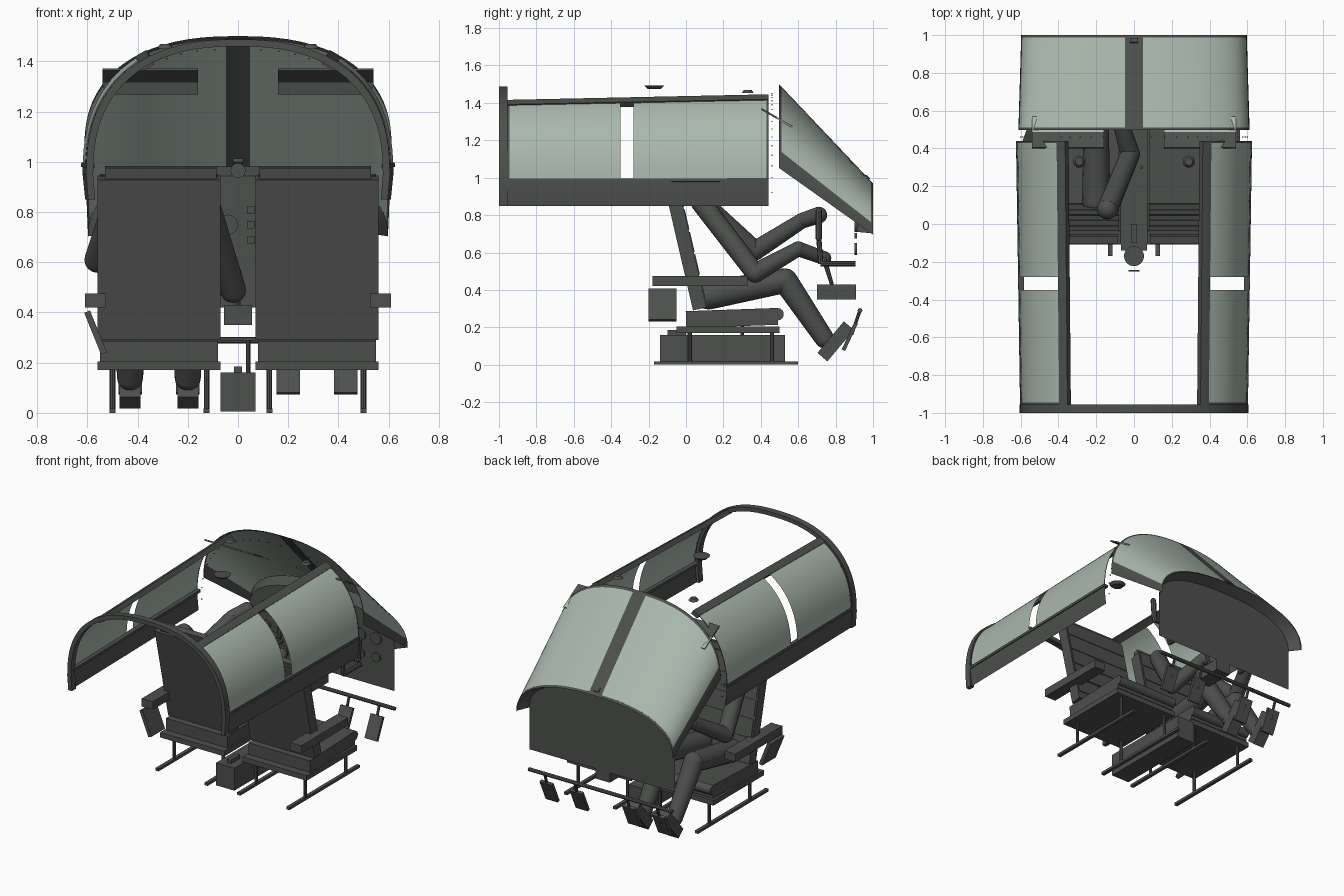
import bpy, bmesh, math
from mathutils import Vector, Matrix

if "Cube" in bpy.data.objects:
    bpy.data.objects.remove(bpy.data.objects["Cube"])

made = []


def material(name, rgb):
    m = bpy.data.materials.new(name)
    m.use_nodes = True
    m.diffuse_color = (*rgb, 1)
    m.node_tree.nodes["Principled BSDF"].inputs["Base Color"].default_value = (*rgb, 1)
    return m


GREY = material("dark grey", (0.075, 0.08, 0.075))
GLASS = material("pale green glass", (0.40, 0.48, 0.42))


def finish(name, bm, mat=GREY):
    me = bpy.data.meshes.new(name)
    bm.to_mesh(me)
    bm.free()
    me.materials.append(mat)
    ob = bpy.data.objects.new(name, me)
    bpy.context.collection.objects.link(ob)
    made.append(ob)
    return ob


def box(name, x, y, z, tilt=0, axis="X", mat=GREY):
    """Box from (min, max) ranges, tilted about its own centre."""
    bm = bmesh.new()
    c = Vector((sum(x), sum(y), sum(z))) / 2
    size = (x[1] - x[0], y[1] - y[0], z[1] - z[0], 1)
    m = Matrix.Translation(c) @ Matrix.Rotation(math.radians(tilt), 4, axis) @ Matrix.Diagonal(size)
    bmesh.ops.create_cube(bm, size=1, matrix=m)
    return finish(name, bm, mat)


def limb(name, points, radii, seg=16, balls=True):
    """Tapered cylinders along a path with rounded joints."""
    bm = bmesh.new()
    pts = [Vector(p) for p in points]
    for a, b, ra, rb in zip(pts, pts[1:], radii, radii[1:]):
        rot = (b - a).to_track_quat("Z", "Y").to_matrix().to_4x4()
        bmesh.ops.create_cone(bm, cap_ends=True, segments=seg, radius1=ra, radius2=rb,
                              depth=(b - a).length, matrix=Matrix.Translation((a + b) / 2) @ rot)
    if balls:
        for p, r in zip(pts, radii):
            bmesh.ops.create_uvsphere(bm, u_segments=seg, v_segments=8, radius=r,
                                      matrix=Matrix.Translation(p))
    return finish(name, bm)


def rod(name, a, b, r, seg=8):
    return limb(name, [a, b], [r, r], seg, False)


def loft(name, rows, mat=GREY, closed=False):
    """Skin a list of equal-length point rows; closed rows become capped bars."""
    bm = bmesh.new()
    vs = [[bm.verts.new(p) for p in row] for row in rows]
    n = len(rows[0])
    for r, s in zip(vs, vs[1:]):
        for i in range(n if closed else n - 1):
            j = (i + 1) % n
            bm.faces.new((r[i], r[j], s[j], s[i]))
    if closed:
        bm.faces.new(vs[0])
        bm.faces.new(vs[-1])
    bmesh.ops.recalc_face_normals(bm, faces=bm.faces)
    # Open sheets face away from the cabin axis
    if not closed:
        axis = Vector((0, 0, 0.8))
        if sum(f.normal.dot((f.calc_center_median() - axis) * Vector((1, 0, 1))) for f in bm.faces) < 0:
            bmesh.ops.reverse_faces(bm, faces=bm.faces)
    return finish(name, bm, mat)


def arch(deg, a, base, h, power=0.83):
    """Point on a squared-off half ellipse, 0 = +x foot, 90 = crown."""
    c, s = math.cos(math.radians(deg)), math.sin(math.radians(deg))
    return math.copysign(abs(c) ** power * a, c), base + max(s, 0) ** power * h


def span(a, b, n):
    return [a + (b - a) * i / n for i in range(n + 1)]


# Rear hoop, with straight feet
def hoop_line(off):
    top = [arch(d, 0.605 - off, 0.95, 0.538 - off) for d in span(0, 180, 40)]
    return [(0.597 - off, 0.85)] + top + [(off - 0.597, 0.85)]


loft("rear_hoop", [[(o[0], -1, o[1]), (o[0], -0.955, o[1]), (i[0], -0.955, i[1]), (i[0], -1, i[1])]
                   for o, i in zip(hoop_line(0), hoop_line(0.028))], closed=True)


# Side canopy panels follow the arch and widen slightly towards the nose
def side_pt(side, deg, y, off=0):
    k = (y + 1) / 1.44
    x, z = arch(deg, 0.597 + 0.022 * k + off, 0.95, 0.525 + 0.035 * k + off)
    return side * x, y, z


for side, tag in ((1, "left"), (-1, "right")):
    for part, y0, y1 in (("rear", -0.945, -0.35), ("front", -0.28, 0.43)):
        loft(f"{tag}_{part}_side_window",
             [[side_pt(side, d, y) for d in span(2.8, 54, 16)] for y in (y0, y1)], GLASS)
    for part, d0, d1 in (("sill", 1.6, 2.9), ("top_rail", 53, 58.5)):
        rows = []
        for y in (-0.98, 0.44):
            outer = [side_pt(side, d, y, 0.006) for d in span(d0, d1, 3)]
            inner = [side_pt(side, d, y, -0.025) for d in span(d1, d0, 3)]
            rows.append(outer + inner)
        loft(f"{tag}_{part}", rows, closed=True)
    loft(f"{tag}_lower_panel",
         [[(side * (w - 0.01), y, 0.85), (side * w, y, 0.95), side_pt(side, 2.8, y)]
          for y, w in ((-0.98, 0.597), (0.44, 0.619))])
    # Frames at the ends of the panel
    for part, y0, y1 in (("rear", -0.96, -0.945), ("front", 0.43, 0.44)):
        loft(f"{tag}_{part}_frame", [[side_pt(side, d, y) for d in span(0, 57, 16)] for y in (y0, y1)])
    # Sun visor with a solid upper half and a tinted lower half, and canopy lamp
    visor_x = sorted((side * 0.16, side * 0.54))
    box(f"{tag}_visor_mount", visor_x, (0.397, 0.491), (1.339, 1.349), -30)
    box(f"{tag}_visor_tint", visor_x, (0.479, 0.573), (1.292, 1.300), -30, mat=GLASS)
    limb(f"{tag}_lamp", [(side * 0.29, 0.33, 1.452), (side * 0.29, 0.33, 1.47)], [0.032, 0.02], 16, False)


# Windscreen: sloping lofted arch with border and centre strip
def screen_pt(deg, y):
    k = (y - 0.5) * 2
    x, z = arch(deg, 0.612 - 0.015 * k, 1.05 - 0.355 * k, 0.448 - 0.173 * k)
    return x, y, z


for name, d0, d1, y0, y1, mat in (("left_windscreen", 9, 87.3, 0.51, 0.988, GLASS),
                                  ("right_windscreen", 92.7, 171, 0.51, 0.988, GLASS),
                                  ("left_screen_border", 0, 9, 0.5, 1, GREY),
                                  ("right_screen_border", 171, 180, 0.5, 1, GREY),
                                  ("screen_centre_strip", 87.3, 92.7, 0.5, 1, GREY),
                                  ("screen_rear_frame", 0, 180, 0.497, 0.51, GREY),
                                  ("screen_nose_frame", 0, 180, 0.988, 1, GREY)):
    loft(name, [[screen_pt(d, y) for d in span(d0, d1, 36)] for y in (y0, y1)], mat)
box("screen_latch", (-0.02, 0.02), (0.95, 0.98), (0.985, 1.01), -43)

# Rivets along the canopy bow
bm = bmesh.new()
for d in span(0, 180, 30):
    x, z = arch(d, 0.6, 0.92, 0.53)
    bmesh.ops.create_cube(bm, size=0.006, matrix=Matrix.Translation((x, 0.46, z)))
finish("bow_rivets", bm)

# Overhead disc and the small round dial below it
limb("overhead_disc", [(0, -0.17, 1.475), (0, -0.17, 1.492)], [0.035, 0.053], 24, False)
rod("hanging_dial", (0, -0.252, 0.965), (0, -0.244, 0.965), 0.03, 20)

# Instrument panel sheet with a cowl running up to the windscreen, gauges and centre parts
angles = span(0, 180, 28)
top = [arch(d, 0.555, 0.71, 0.235) for d in angles]
loft("instrument_panel", [[(x, 0.915, z) for x, z in top], [(x, 0.915, 0.42) for x, z in top]])
loft("panel_cowl", [[(x, 0.915, z) for x, z in top], [screen_pt(d, 0.988) for d in angles]])
for i, x in enumerate((-0.42, -0.3, -0.18, -0.04, 0.18, 0.3, 0.42)):
    for z in (0.75, 0.62):
        rod(f"gauge_{i}_{z}", (x, 0.9, z), (x, 0.914, z), 0.04 if z > 0.7 else 0.032, 20)
for z in (0.69, 0.75, 0.81):
    box("panel_switch", (0.035, 0.065), (0.9, 0.914), (z - 0.015, z + 0.015))
box("throttle_box", (-0.055, 0.055), (0.7, 0.91), (0.35, 0.43))
rod("centre_post", (0.04, 0.3, 0.15), (0.04, 0.3, 0.29), 0.009)
limb("centre_lever", [(0, 0.78, 0.43), (0, 0.74, 0.56)], [0.01, 0.014], 8)

# Seats, control yokes, pedals and floor rails for both sides
for side, tag in ((1, "left"), (-1, "right")):
    def xr(a, b):
        return sorted((side * a, side * b))
    box(f"{tag}_seat_base", xr(0.07, 0.56), (-0.05, 0.5), (0.17, 0.205))
    box(f"{tag}_seat_cushion", xr(0.08, 0.55), (0, 0.49), (0.205, 0.295), 2)
    rod(f"{tag}_cushion_roll", (side * 0.08, 0.49, 0.27), (side * 0.55, 0.49, 0.27), 0.033, 14)
    box(f"{tag}_seat_back", xr(0.07, 0.56), (-0.037, 0.037), (0.29, 0.945), 13)
    box(f"{tag}_seat_top_bar", xr(0.085, 0.53), (-0.1, -0.06), (0.935, 0.98), 13)
    for i in range(5):
        box(f"{tag}_back_rib_{i}", xr(0.08, 0.55), (0.07 - i * 0.028, 0.09 - i * 0.028),
            (0.36 + i * 0.12, 0.47 + i * 0.12), 13)
    box(f"{tag}_armrest", xr(0.525, 0.61), (-0.18, 0.33), (0.42, 0.475))
    for x in (0.125, 0.5):
        box(f"{tag}_floor_rail", xr(x - 0.012, x + 0.012), (-0.17, 0.6), (0, 0.018))
        for y in (0.02, 0.46):
            rod(f"{tag}_rail_post", (side * x, y, 0.01), (side * x, y, 0.18), 0.011)
    # Yoke
    x = side * 0.3
    rod(f"{tag}_yoke_column", (x, 0.72, 0.54), (x, 0.905, 0.54), 0.014)
    rod(f"{tag}_yoke_stem", (x, 0.72, 0.54), (x, 0.71, 0.68), 0.014)
    limb(f"{tag}_yoke_grips", [(x - 0.13, 0.71, 0.82), (x - 0.12, 0.71, 0.68),
                               (x + 0.12, 0.71, 0.68), (x + 0.13, 0.71, 0.82)], [0.018] * 4, 8)
    # Hanging pedals
    for x in (0.2, 0.43):
        rod(f"{tag}_pedal_arm", (side * x, 0.93, 0.29), (side * x, 0.885, 0.16), 0.009)
        box(f"{tag}_pedal", xr(x - 0.047, x + 0.047), (0.865, 0.885), (0.07, 0.23), -25)
rod("pedal_bar", (-0.55, 0.93, 0.29), (0.55, 0.93, 0.29), 0.013)
box("right_side_pocket", (-0.58, -0.555), (-0.2, -0.05), (0.23, 0.41), -22, "Y")
box("centre_box", (-0.07, 0.07), (-0.14, 0.53), (0.005, 0.16))
box("centre_box_cap", (-0.015, 0.015), (-0.1, 0.0), (0.16, 0.185))

# Seated pilot: arms and legs only, on the right seat
limb("pilot_inner_arm", [(-0.14, 0.08, 0.87), (-0.02, 0.37, 0.49), (-0.09, 0.6, 0.62), (-0.17, 0.74, 0.57)],
     [0.056, 0.052, 0.04, 0.037])
limb("pilot_outer_arm", [(-0.47, 0.08, 0.87), (-0.56, 0.37, 0.61), (-0.48, 0.62, 0.77), (-0.43, 0.71, 0.8)],
     [0.056, 0.052, 0.042, 0.045])
for tag, x in (("inner", -0.2), ("outer", -0.43)):
    limb(f"pilot_{tag}_leg", [(x, 0.12, 0.37), (x, 0.53, 0.45), (x, 0.74, 0.14)], [0.075, 0.066, 0.052])
    box(f"pilot_{tag}_shoe", (x - 0.042, x + 0.042), (0.69, 0.91), (0.09, 0.16), 50)

# Smooth curved surfaces, keep edges sharp
bpy.ops.object.select_all(action="DESELECT")
for ob in made:
    ob.select_set(True)
bpy.context.view_layer.objects.active = made[0]
bpy.ops.object.shade_smooth_by_angle(angle=math.radians(35))
